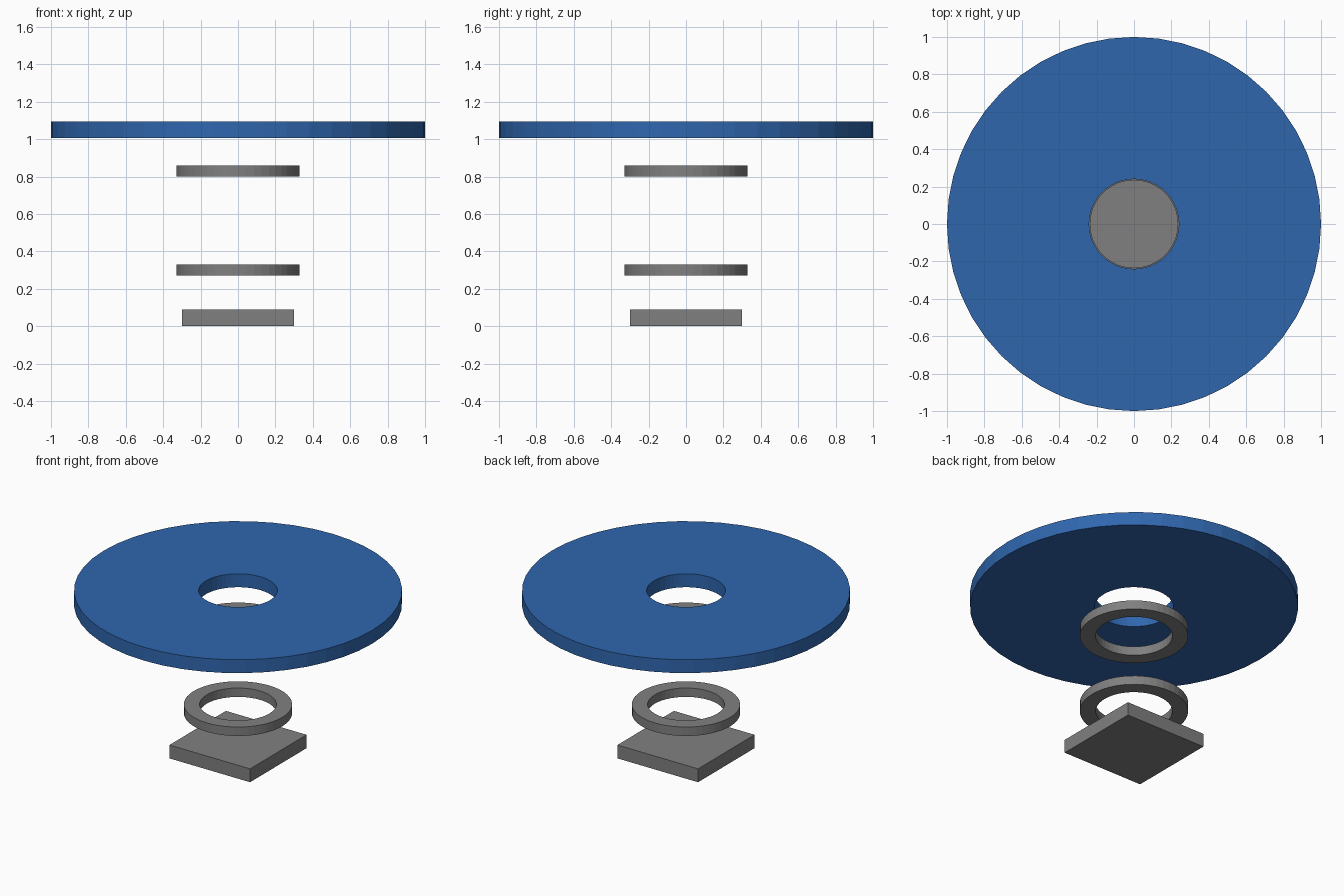
import bpy
import bmesh
import math

if "Cube" in bpy.data.objects:
    bpy.data.objects.remove(bpy.data.objects["Cube"])


def make_material(name, rgb):
    mat = bpy.data.materials.new(name)
    mat.diffuse_color = (*rgb, 1.0)
    mat.use_nodes = True
    mat.node_tree.nodes["Principled BSDF"].inputs["Base Color"].default_value = mat.diffuse_color
    return mat


blue = make_material("blue", (0.029, 0.134, 0.423))
grey = make_material("grey", (0.216, 0.216, 0.216))


def add_object(name, bm, mat):
    bmesh.ops.recalc_face_normals(bm, faces=bm.faces)
    mesh = bpy.data.meshes.new(name)
    bm.to_mesh(mesh)
    bm.free()
    mesh.materials.append(mat)
    obj = bpy.data.objects.new(name, mesh)
    bpy.context.collection.objects.link(obj)
    return obj


def flat_ring(name, outer, inner, z0, z1, mat, sides=48):
    """Rectangular section swept around the vertical axis."""
    bm = bmesh.new()
    section = [(inner, z0), (outer, z0), (outer, z1), (inner, z1)]
    loops = []
    for i in range(sides):
        a = math.tau * i / sides
        loops.append([bm.verts.new((r * math.cos(a), r * math.sin(a), z))
                      for r, z in section])
    for i in range(sides):
        p, q = loops[i], loops[(i + 1) % sides]
        for k in range(4):
            n = (k + 1) % 4
            bm.faces.new((p[k], q[k], q[n], p[n]))
    return add_object(name, bm, mat)


# Large disc with a centre hole
flat_ring("top_disc", 1.0, 0.24, 1.005, 1.095, blue)

# Two matching collars below the disc
for name, z in (("upper_collar", 0.80), ("lower_collar", 0.27)):
    flat_ring(name, 0.33, 0.234, z, z + 0.06, grey)

# Square base plate
bm = bmesh.new()
bmesh.ops.create_cube(bm, size=1.0)
for v in bm.verts:
    v.co = (v.co.x * 0.6, v.co.y * 0.6, (v.co.z + 0.5) * 0.09)
add_object("base_plate", bm, grey)
